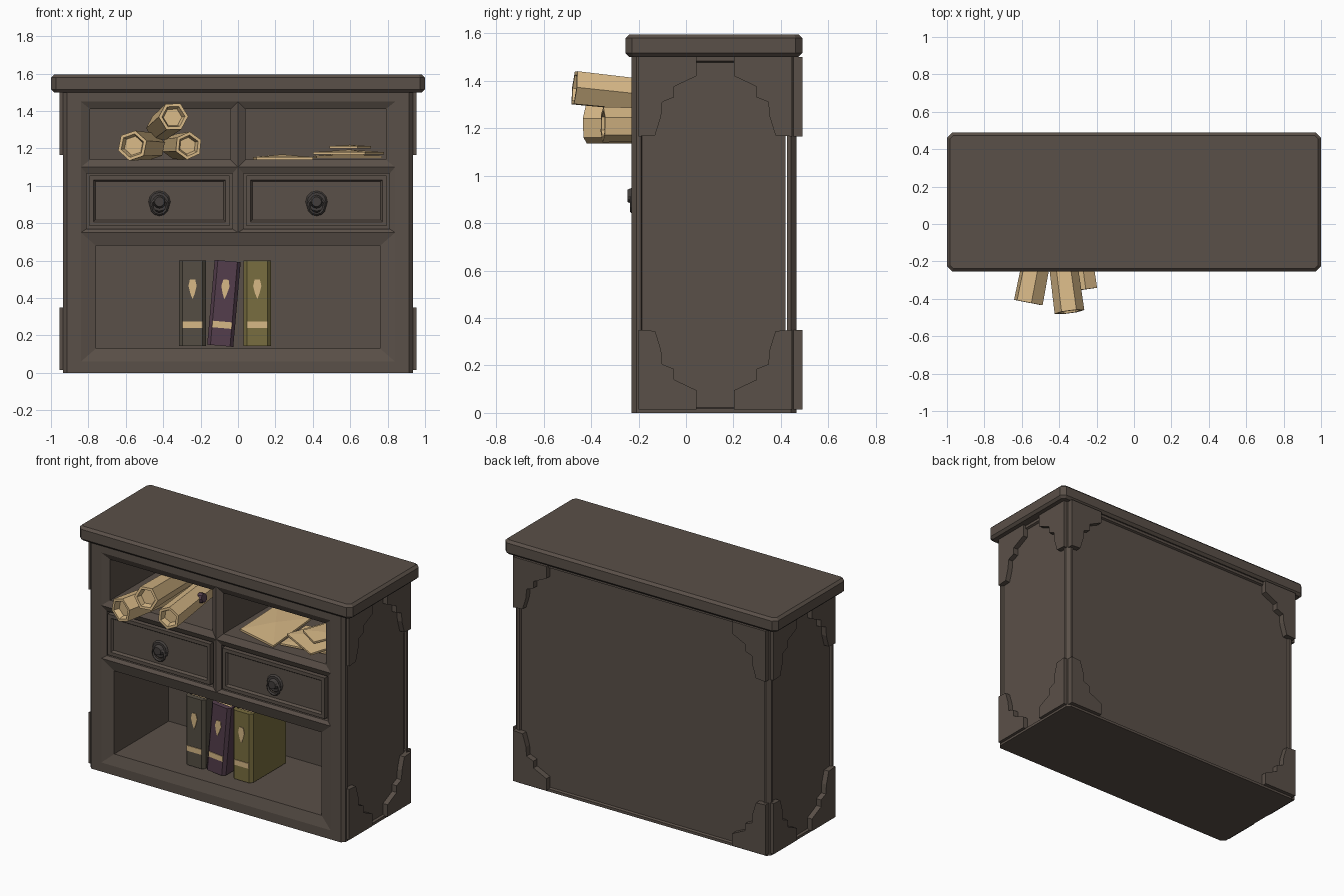
import bpy, bmesh, math
from mathutils import Vector, Matrix

if "Cube" in bpy.data.objects:
    bpy.data.objects.remove(bpy.data.objects["Cube"])


def material(name, rgb):
    m = bpy.data.materials.new(name)
    m.diffuse_color = (*rgb, 1)
    m.use_nodes = True
    m.node_tree.nodes["Principled BSDF"].inputs["Base Color"].default_value = m.diffuse_color
    return m


WOOD = material("dark wood", (0.102, 0.080, 0.065))
IRON = material("dark iron", (0.055, 0.048, 0.045))
PAPER = material("parchment", (0.68, 0.48, 0.24))
GREY = material("grey leather", (0.090, 0.076, 0.056))
PURPLE = material("purple leather", (0.088, 0.048, 0.072))
OLIVE = material("olive leather", (0.19, 0.155, 0.05))


def finish(name, bm, mat, recalc=True):
    if recalc:
        bmesh.ops.recalc_face_normals(bm, faces=bm.faces)
    me = bpy.data.meshes.new(name)
    bm.to_mesh(me)
    bm.free()
    me.materials.append(mat)
    ob = bpy.data.objects.new(name, me)
    bpy.context.collection.objects.link(ob)
    return ob


def box_bm(lo, hi):
    bm = bmesh.new()
    bmesh.ops.create_cube(bm, size=1)
    for v in bm.verts:
        v.co = [lo[i] + (v.co[i] + 0.5) * (hi[i] - lo[i]) for i in range(3)]
    return bm


def vertical_edges(bm):
    return [e for e in bm.edges if abs(e.verts[0].co.z - e.verts[1].co.z) > 0.05]


def prism(name, pts, depth, mat, place=Matrix()):
    """Extrude a polygon (list of 3D points) along the vector depth."""
    bm = bmesh.new()
    f = bm.faces.new([bm.verts.new(p) for p in pts])
    r = bmesh.ops.extrude_face_region(bm, geom=[f])
    bmesh.ops.translate(bm, vec=depth, verts=[v for v in r["geom"] if isinstance(v, bmesh.types.BMVert)])
    bm.transform(place)
    return finish(name, bm, mat)


# carcass: chamfered box with sunk side and back panels, front left open
FY = -0.23
bm = box_bm((-0.935, FY, 0), (0.935, 0.465, 1.5))
bmesh.ops.bevel(bm, geom=vertical_edges(bm), offset=0.022, segments=1, affect='EDGES')
bm.normal_update()
panels = [f for f in bm.faces if f.normal.y > 0.9 or abs(f.normal.x) > 0.9]
bmesh.ops.inset_individual(bm, faces=panels, thickness=0.025, depth=0)
bmesh.ops.inset_individual(bm, faces=panels, thickness=0.008, depth=-0.014)
bmesh.ops.delete(bm, geom=[f for f in bm.faces if f.normal.y < -0.9], context='FACES')
finish("carcass", bm, WOOD)

# front frame with bevelled openings
bm = bmesh.new()


def quad(*pts):
    bm.faces.new([bm.verts.new(p) for p in pts])


def rect(r, y):
    x0, x1, z0, z1 = r
    return [(x0, y, z0), (x1, y, z0), (x1, y, z1), (x0, y, z1)]


def opening(outer, inner, edge_y, back_y):
    rings = [rect(outer, FY), rect(inner, edge_y), rect(inner, back_y)]
    for a, b in zip(rings, rings[1:]):
        for i in range(4):
            j = (i + 1) % 4
            quad(a[i], a[j], b[j], b[i])
    quad(*rings[-1])


for r in [(-0.915, -0.84, 0, 1.5), (0.84, 0.915, 0, 1.5), (-0.84, 0.84, 0, 0.06), (-0.84, 0.84, 1.45, 1.5)]:
    quad(*rect(r, FY))
opening((-0.84, 0.84, 0.06, 0.75), (-0.76, 0.76, 0.13, 0.68), -0.21, 0.36)
for s in (-1, 1):
    def side(a, b, z0, z1):
        return (*sorted((s * a, s * b)), z0, z1)
    opening(side(0, 0.84, 1.10, 1.45), side(0.04, 0.79, 1.14, 1.41), -0.21, 0.36)
    opening(side(0, 0.84, 0.75, 1.10), side(0.03, 0.81, 0.77, 1.065), -0.215, -0.19)
finish("front_frame", bm, WOOD, recalc=False)

# overhanging top slab
bm = box_bm((-1, -0.255, 1.5), (1, 0.49, 1.595))
bmesh.ops.bevel(bm, geom=vertical_edges(bm), offset=0.028, segments=1, affect='EDGES')
rim = [e for e in bm.edges if abs(e.verts[0].co.z - e.verts[1].co.z) < 0.01]
bmesh.ops.bevel(bm, geom=rim, offset=0.016, segments=1, affect='EDGES')
finish("top_slab", bm, WOOD)

# stepped corner brackets on both sides and the back
STEP = [(0, 0), (0.245, 0), (0.245, 0.08), (0.15, 0.125), (0.15, 0.17), (0.10, 0.19),
        (0.095, 0.25), (0.07, 0.33), (0, 0.335)]
for z0, dz in ((1.5, -1), (0.015, 1)):
    for s in (-1, 1):
        for y0, dy in ((-0.2, 1), (0.447, -1)):
            prism("side_bracket", [(s * 0.915, y0 + dy * a, z0 + dz * b) for a, b in STEP],
                  (s * 0.04, 0, 0), WOOD)
        prism("back_bracket", [(s * (0.925 - a), 0.448, z0 + dz * b) for a, b in STEP],
              (0, 0.042, 0), WOOD)

# drawers with sunk fronts, round plates, knobs and drop rings
for s in (-1, 1):
    cx = s * 0.42
    bm = box_bm((cx - 0.375, -0.228, 0.785), (cx + 0.375, -0.15, 1.055))
    bm.normal_update()
    front = [f for f in bm.faces if f.normal.y < -0.9]
    bmesh.ops.inset_individual(bm, faces=front, thickness=0.032, depth=0)
    bmesh.ops.inset_individual(bm, faces=front, thickness=0.014, depth=-0.015)
    finish("drawer", bm, WOOD)
    bm = bmesh.new()
    for z, r0, r1, y, d in ((0.915, 0.062, 0.05, -0.216, 0.014), (0.915, 0.036, 0.026, -0.234, 0.026)):
        bmesh.ops.create_cone(bm, cap_ends=True, segments=12, radius1=r0, radius2=r1, depth=d,
                              matrix=Matrix.Translation((cx, y, z)) @ Matrix.Rotation(math.pi / 2, 4, 'X'))
    finish("drawer_knob", bm, IRON)
    bpy.ops.mesh.primitive_torus_add(major_segments=12, minor_segments=4, major_radius=0.042, minor_radius=0.009,
                                     location=(cx, -0.228, 0.89), rotation=(math.pi / 2, 0, 0))
    ring = bpy.context.object
    ring.name = "drawer_ring"
    ring.data.materials.append(IRON)


# books: folded cover, page block, label band and drop emblem
def book(cx, width, tilt, mat):
    w, h, y0, y1 = width / 2, 0.455, -0.11, 0.25
    place = Matrix.Translation((cx, 0, 0.145)) @ Matrix.Rotation(tilt, 4, 'Y')
    t = 0.015
    cover = [(-w, y1), (-w, y0 + 0.02), (-w * 0.75, y0), (w * 0.75, y0), (w, y0 + 0.02), (w, y1),
             (w - t, y1), (w - t, y0 + 0.035), (t - w, y0 + 0.035), (t - w, y1)]
    prism("book_cover", [(x, y, 0) for x, y in cover], (0, 0, h), mat, place)
    bm = box_bm((t - w, y0 + 0.03, 0.012), (w - t, y1 - 0.015, h - 0.012))
    bm.transform(place)
    finish("book_pages", bm, PAPER)
    band = [(-w * 0.74, 0.095), (w * 0.74, 0.095), (w * 0.74, 0.13), (-w * 0.74, 0.13)]
    drop = [(0, 0.25), (0.012, 0.28), (0.022, 0.32), (0.014, 0.355), (-0.014, 0.355), (-0.022, 0.32), (-0.012, 0.28)]
    for name, shape in (("book_band", band), ("book_emblem", drop)):
        prism(name, [(x, y0 + 0.002, z) for x, z in shape], (0, -0.006, 0), PAPER, place)


book(-0.243, 0.145, 0, GREY)
book(-0.095, 0.14, math.radians(5), PURPLE)
book(0.103, 0.145, 0, OLIVE)


# rolled scrolls, six-sided with hollow ends
def scroll(a, b, r, spin):
    a, b = Vector(a), Vector(b)
    d = b - a
    bm = bmesh.new()
    bmesh.ops.create_cone(bm, cap_ends=True, segments=6, radius1=r, radius2=r * 0.9, depth=d.length)
    ends = [f for f in bm.faces if abs(f.normal.z) > 0.9]
    bmesh.ops.inset_individual(bm, faces=ends, thickness=0.018, depth=0)
    bmesh.ops.inset_individual(bm, faces=ends, thickness=0.012, depth=-0.035)
    bm.transform(Matrix.Translation((a + b) / 2) @ d.to_track_quat('Z', 'Y').to_matrix().to_4x4()
                 @ Matrix.Rotation(spin, 4, 'Z'))
    finish("scroll", bm, PAPER)


scroll((-0.565, -0.42, 1.215), (-0.46, 0.12, 1.21), 0.082, 0.2)
scroll((-0.345, -0.47, 1.37), (-0.42, 0.10, 1.31), 0.08, 0.5)
scroll((-0.265, -0.35, 1.215), (-0.34, 0.20, 1.21), 0.075, 0.1)

# wax seal on the right scroll
bm = bmesh.new()
bmesh.ops.create_cone(bm, cap_ends=True, segments=8, radius1=0.035, radius2=0.028, depth=0.03,
                      matrix=Matrix.Translation((-0.24, -0.03, 1.235)) @ Matrix.Rotation(math.radians(75), 4, 'Y'))
finish("wax_seal", bm, PURPLE)


# folded letters: thin sheets with a raised middle
def letter(corners, z, lift):
    bm = bmesh.new()
    n = [bm.verts.new((x, y, z)) for x, y in corners]
    up = [bm.verts.new((x, y, z + 0.012)) for x, y in corners]
    mid = bm.verts.new(sum((v.co for v in up), Vector()) / 4 + Vector((0, 0, lift)))
    bm.faces.new(n)
    for i in range(4):
        j = (i + 1) % 4
        bm.faces.new((n[i], n[j], up[j], up[i]))
        bm.faces.new((up[i], up[j], mid))
    finish("letter", bm, PAPER)


letter([(0.10, -0.12), (0.40, -0.2), (0.36, 0.25), (0.08, 0.30)], 1.142, 0.014)
letter([(0.40, -0.06), (0.68, -0.21), (0.78, 0.10), (0.52, 0.25)], 1.168, 0.014)
letter([(0.49, -0.02), (0.64, -0.12), (0.71, 0.04), (0.55, 0.15)], 1.20, 0.008)
letter([(0.42, -0.16), (0.77, -0.10), (0.74, 0.18), (0.40, 0.14)], 1.148, 0.012)
